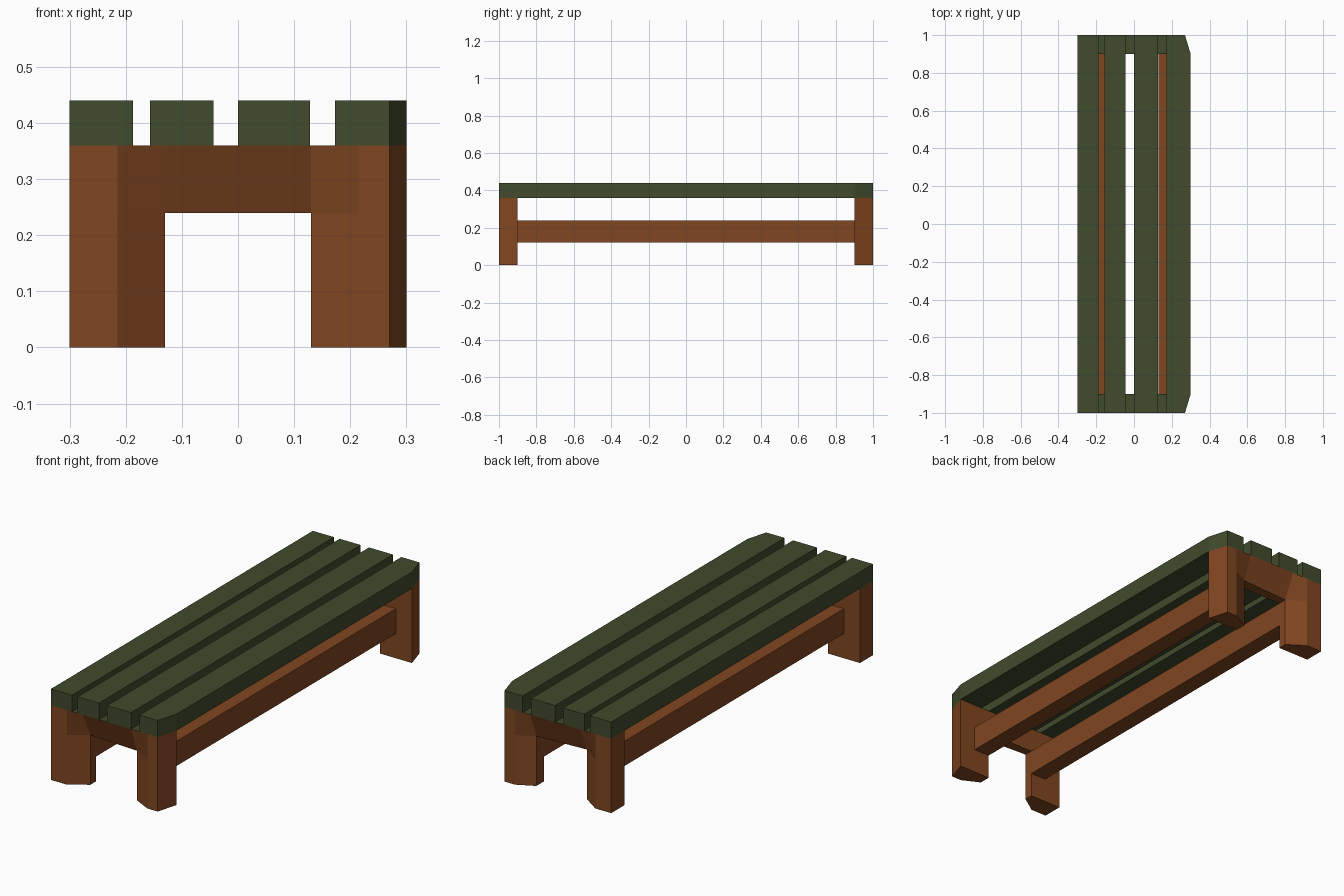
import bpy, bmesh

# Remove the default cube only
cube = bpy.data.objects.get("Cube")
if cube:
    bpy.data.objects.remove(cube, do_unlink=True)


def make_material(name, rgb):
    mat = bpy.data.materials.new(name)
    mat.use_nodes = True
    mat.diffuse_color = (*rgb, 1)
    mat.node_tree.nodes["Principled BSDF"].inputs["Base Color"].default_value = (*rgb, 1)
    return mat


green = make_material("dark_green_paint", (0.052, 0.069, 0.025))
brown = make_material("brown_wood", (0.218, 0.061, 0.015))


def loft(name, low, high, z0, z1, mat, top_mat=None):
    """Solid between two outlines with the same number of points."""
    bm = bmesh.new()
    a = [bm.verts.new((x, y, z0)) for x, y in low]
    b = [bm.verts.new((x, y, z1)) for x, y in high]
    n = len(a)
    for i in range(n):
        j = (i + 1) % n
        bm.faces.new((a[i], a[j], b[j], b[i]))
    bm.faces.new(a)
    top = bm.faces.new(b)
    top.material_index = 1 if top_mat else 0
    bmesh.ops.recalc_face_normals(bm, faces=bm.faces)
    mesh = bpy.data.meshes.new(name)
    bm.to_mesh(mesh)
    bm.free()
    mesh.materials.append(mat)
    if top_mat:
        mesh.materials.append(top_mat)
    obj = bpy.data.objects.new(name, mesh)
    bpy.context.collection.objects.link(obj)
    return obj


def prism(name, outline, z0, z1, mat):
    return loft(name, outline, outline, z0, z1, mat)


def rect(x0, x1, y0, y1):
    return [(x0, y0), (x1, y0), (x1, y1), (x0, y1)]


END, INNER = 1.0, 0.9
BAR, SEAT, TOP = 0.24, 0.36, 0.44

# Seat slats, the last one with its outer corners cut
for i, (x0, x1) in enumerate([(-0.30, -0.187), (-0.157, -0.044), (0.0, 0.128)]):
    prism(f"seat_slat_{i + 1}", rect(x0, x1, -END, END), SEAT, TOP, green)
prism("seat_slat_4", [(0.173, -END), (0.27, -END), (0.30, -INNER),
                      (0.30, INNER), (0.27, END), (0.173, END)], SEAT, TOP, green)

# Long stretchers between the legs
for side, x0 in (("right", -0.215), ("left", 0.13)):
    prism(f"{side}_stretcher", rect(x0, x0 + 0.085, -INNER, INNER), 0.12, BAR, brown)

# Legs and end crossbars, mirrored front to back
right_leg = [(-0.30, 0.9), (-0.30, 1), (-0.215, 1), (-0.13, 0.942), (-0.13, 0.9)]
left_leg = [(0.13, 0.9), (0.13, 0.957), (0.215, 1), (0.27, 1), (0.30, 0.9)]
bar_low = right_leg[:4] + left_leg[1:]
# The crossbar leans out to the full length at its top
bar_high = [(x, END if abs(x) < 0.29 else y) for x, y in bar_low]

for end, s in (("front", -1), ("back", 1)):
    def flip(points):
        return [(x, s * y) for x, y in points]
    prism(f"{end}_right_leg", flip(right_leg), 0, BAR, brown)
    prism(f"{end}_left_leg", flip(left_leg), 0, BAR, brown)
    loft(f"{end}_crossbar", flip(bar_low), flip(bar_high), BAR, SEAT, brown, green)
